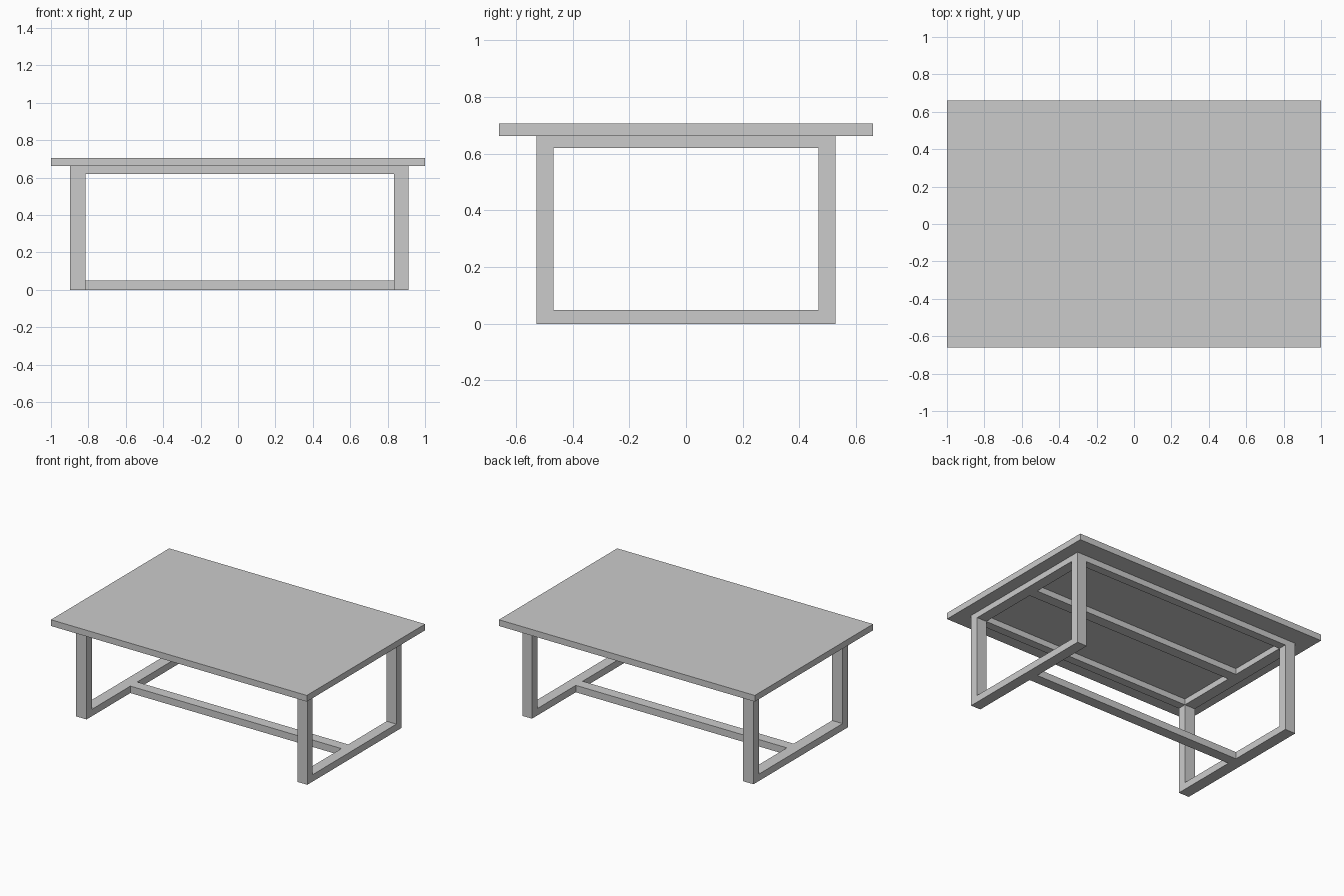
import bpy

if "Cube" in bpy.data.objects:
    bpy.data.objects.remove(bpy.data.objects["Cube"])


def box(name, x, y, z):
    """Add a box spanning the given (low, high) range on each axis."""
    bpy.ops.mesh.primitive_cube_add(size=1, location=[sum(r) / 2 for r in (x, y, z)])
    ob = bpy.context.object
    ob.name = name
    ob.scale = [r[1] - r[0] for r in (x, y, z)]
    bpy.ops.object.transform_apply(location=False, rotation=False, scale=True)
    return ob


OUT, INN = 0.527, 0.467            # outer and inner leg faces in y
UNDER, RAIL, FOOT = 0.662, 0.62, 0.049
MID = (-0.038, 0.038)              # central beams
ENDS = {"left": (-0.897, -0.815), "right": (0.835, 0.911)}
SPAN = (ENDS["left"][1], ENDS["right"][0])
SIDES = {"front": (-OUT, -INN), "back": (INN, OUT)}

# Table top
box("table_top", (-1, 1), (-0.66, 0.66), (UNDER, 0.706))

# Rectangular end frames: two legs joined by a top and a floor rail
for end, xr in ENDS.items():
    for side, yr in SIDES.items():
        box(f"{side}_{end}_leg", xr, yr, (0, UNDER))
    box(f"{end}_top_rail", xr, (-INN, INN), (RAIL, UNDER))
    box(f"{end}_floor_rail", xr, (-INN, INN), (0, FOOT))

# Long rails under the top
for side, yr in SIDES.items():
    box(f"{side}_long_rail", SPAN, yr, (RAIL, UNDER))
box("middle_long_rail", SPAN, MID, (RAIL, UNDER))

# Floor stretcher
box("floor_stretcher", SPAN, MID, (0, FOOT))
